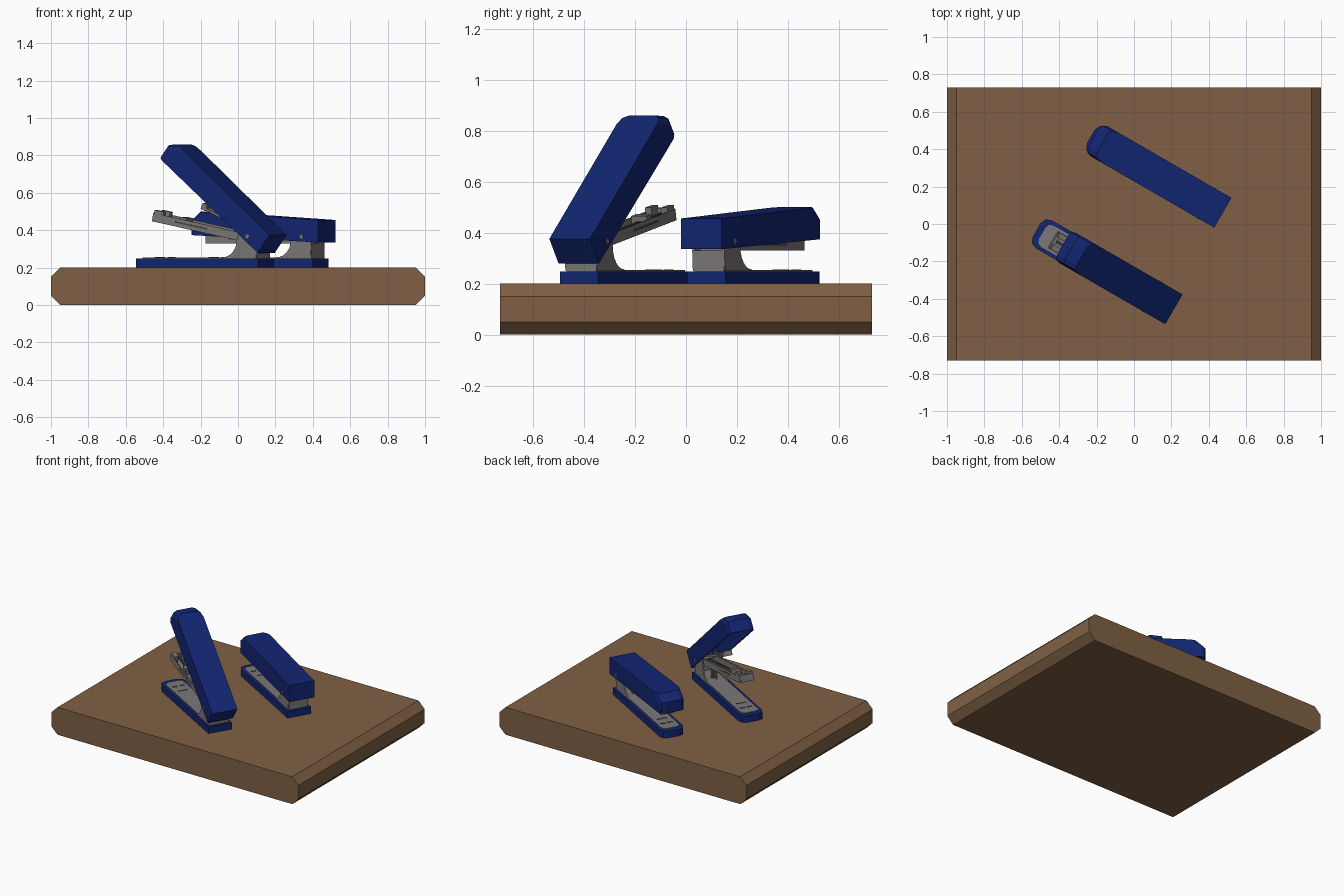
import bpy, bmesh, math
from mathutils import Matrix, Vector

if "Cube" in bpy.data.objects:
    bpy.data.objects.remove(bpy.data.objects["Cube"])


def material(name, rgb, rough=0.5):
    m = bpy.data.materials.new(name)
    m.use_nodes = True
    m.diffuse_color = (*rgb, 1)
    bsdf = next(n for n in m.node_tree.nodes if n.type == 'BSDF_PRINCIPLED')
    bsdf.inputs["Base Color"].default_value = (*rgb, 1)
    bsdf.inputs["Roughness"].default_value = rough
    return m


WOOD = material("brown wood", (0.215, 0.118, 0.058))
BLUE = material("blue plastic", (0.006, 0.019, 0.17))
STEEL = material("grey steel", (0.2, 0.19, 0.185))
DARK = material("dark steel", (0.06, 0.058, 0.056))


def finish(name, bm, mat, matrix):
    bmesh.ops.recalc_face_normals(bm, faces=bm.faces[:])
    mesh = bpy.data.meshes.new(name)
    bm.to_mesh(mesh)
    bm.free()
    mesh.materials.append(mat)
    ob = bpy.data.objects.new(name, mesh)
    ob.matrix_world = matrix
    bpy.context.collection.objects.link(ob)
    return ob


def prism(points, half, y=0.0):
    """Side profile (x, z) extruded across y."""
    bm = bmesh.new()
    face = bm.faces.new([bm.verts.new((px, y - half, pz)) for px, pz in points])
    ext = bmesh.ops.extrude_face_region(bm, geom=[face])["geom"]
    moved = [g for g in ext if isinstance(g, bmesh.types.BMVert)]
    bmesh.ops.translate(bm, verts=moved, vec=(0, 2 * half, 0))
    bmesh.ops.recalc_face_normals(bm, faces=bm.faces[:])
    return bm


def box(x0, x1, z0, z1, half, y=0.0):
    return prism([(x0, z0), (x1, z0), (x1, z1), (x0, z1)], half, y)


def round_front(bm, front, offset, segments=2):
    """Round the corner edges running down both sides of the front end."""
    edges = [e for e in bm.edges
             if abs(e.verts[0].co.y - e.verts[1].co.y) < 1e-4
             and min(v.co.x for v in e.verts) > front]
    bmesh.ops.bevel(bm, geom=edges, offset=offset, segments=segments,
                    affect='EDGES', profile=0.5)


def open_channel(bm, direction):
    """Remove the faces that look along the given direction."""
    bm.normal_update()
    bmesh.ops.delete(bm, geom=[f for f in bm.faces if f.normal.dot(Vector(direction)) > 0.9],
                     context='FACES')


def thicken(ob, amount):
    mod = ob.modifiers.new("wall", 'SOLIDIFY')
    mod.thickness = amount
    mod.offset = -1


def cylinder_y(radius, half, x, z):
    bm = bmesh.new()
    bmesh.ops.create_cone(bm, cap_ends=True, segments=16, radius1=radius, radius2=radius,
                          depth=2 * half,
                          matrix=Matrix.Translation((x, 0, z)) @ Matrix.Rotation(math.pi / 2, 4, 'X'))
    return bm


def spring(name, radius, x, z0, z1, turns, matrix):
    curve = bpy.data.curves.new(name, 'CURVE')
    curve.dimensions = '3D'
    curve.bevel_depth = 0.004
    curve.bevel_resolution = 1
    line = curve.splines.new('POLY')
    count = turns * 12
    line.points.add(count)
    for i, p in enumerate(line.points):
        a = math.tau * i / 12
        p.co = (x + radius * math.cos(a), radius * math.sin(a), z0 + (z1 - z0) * i / count, 1)
    curve.materials.append(STEEL)
    ob = bpy.data.objects.new(name, curve)
    ob.matrix_world = matrix
    bpy.context.collection.objects.link(ob)


# Wooden board with chamfered ends
finish("board", prism([(-1, .05), (-.95, 0), (.95, 0), (1, .05),
                       (1, .15), (.95, .2), (-.95, .2), (-1, .15)], 0.73), WOOD, Matrix())

PIVOT = Vector((0.103, 0, 0.366))


def tilt(degrees):
    return (Matrix.Translation(PIVOT) @ Matrix.Rotation(-math.radians(degrees), 4, 'Y')
            @ Matrix.Translation(-PIVOT))


def stapler(tag, x, y, cover_angle, rail_angle):
    """Local +x runs from the hinge to the nose."""
    place = Matrix.Translation((x, y, 0)) @ Matrix.Rotation(math.radians(150), 4, 'Z')
    cover_m = place @ tilt(cover_angle)
    rail_m = place @ tilt(rail_angle)

    # Base with its steel floor plate and anvil
    bm = box(0.04, 0.815, 0.2, 0.248, 0.086)
    round_front(bm, 0.8, 0.045)
    finish(tag + "_base", bm, BLUE, place)
    bm = box(0.06, 0.78, 0.246, 0.254, 0.066)
    round_front(bm, 0.77, 0.03)
    finish(tag + "_floor_plate", bm, STEEL, place)
    for side in (-1, 1):
        finish(tag + "_anvil_groove", box(0.69, 0.705, 0.253, 0.256, 0.018, 0.026 * side), DARK, place)
    finish(tag + "_floor_mark", box(0.62, 0.63, 0.253, 0.256, 0.035), DARK, place)

    # Hinge cheeks with a concave front edge
    arc = [(0.27 - 0.09 * math.sin(a), 0.345 - 0.09 * math.cos(a))
           for a in (math.radians(15 * i) for i in range(7))]
    cheek = [(0.06, 0.25), (0.27, 0.25)] + arc + [(0.17, 0.385), (0.07, 0.385), (0.055, 0.33)]
    for side in (-1, 1):
        finish(tag + "_hinge_cheek", prism(cheek, 0.005, 0.068 * side), STEEL, place)
    finish(tag + "_hinge_back", box(0.055, 0.065, 0.25, 0.33, 0.07), STEEL, place)
    finish(tag + "_hinge_pin", cylinder_y(0.011, 0.0935, PIVOT.x, PIVOT.z), STEEL, place)
    spring(tag + "_return_spring", 0.02, 0.2, 0.254, 0.34, 5, place)

    # Staple rail: open channel, nose block, follower and guide rod
    bm = box(0.08, 0.72, 0.33, 0.375, 0.052)
    open_channel(bm, (0, 0, 1))
    thicken(finish(tag + "_rail", bm, STEEL, rail_m), 0.007)
    for side in (-1, 1):
        finish(tag + "_nose_block", box(0.66, 0.715, 0.335, 0.392, 0.014, 0.036 * side), STEEL, rail_m)
        finish(tag + "_rail_slot", box(0.38, 0.58, 0.35, 0.358, 0.001, 0.0525 * side), DARK, rail_m)
    finish(tag + "_nose_plate", box(0.705, 0.722, 0.33, 0.38, 0.04), STEEL, rail_m)
    finish(tag + "_follower", box(0.52, 0.56, 0.337, 0.385, 0.035), STEEL, rail_m)
    finish(tag + "_guide_rod", box(0.12, 0.7, 0.352, 0.364, 0.007), DARK, rail_m)

    # Lifting strip between the rail and the cover
    strip = place @ tilt((cover_angle + rail_angle) / 2)
    finish(tag + "_lift_strip", box(0.12, 0.46, 0.375, 0.387, 0.03), STEEL, strip)
    finish(tag + "_strip_tip", box(0.43, 0.46, 0.37, 0.405, 0.03), STEEL, strip)

    # Hollow cover, open underneath, with sloped nose
    bm = prism([(0, .335), (.8, .375), (.8, .455), (.745, .5), (0, .455)], 0.092)
    round_front(bm, 0.74, 0.035)
    open_channel(bm, (0.05, 0, -1))
    thicken(finish(tag + "_cover", bm, BLUE, cover_m), 0.012)


stapler("closed_stapler", 0.475, 0.06, 0, 0)
stapler("open_stapler", 0.185, -0.44, 37, 11)
